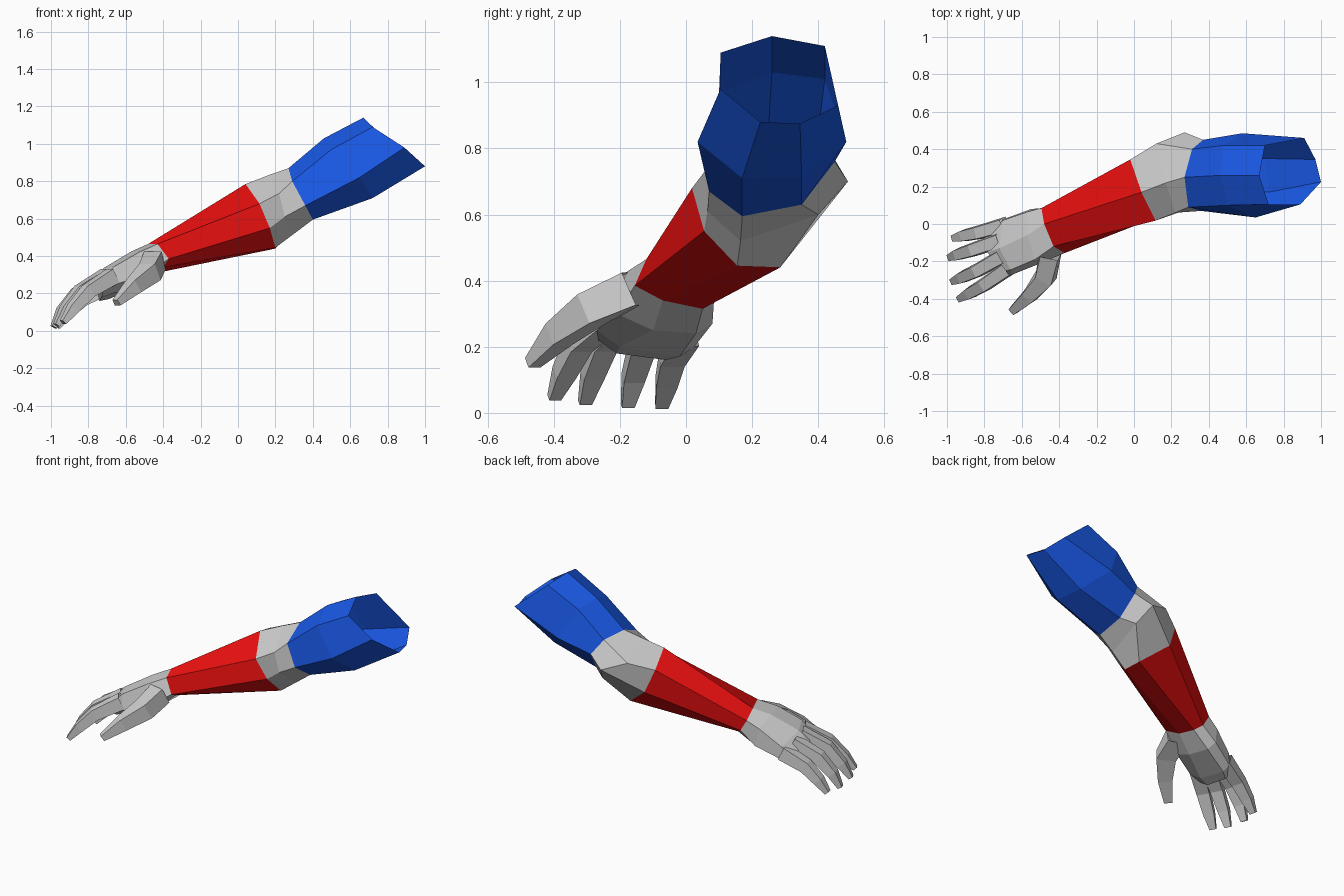
import bpy, bmesh
from mathutils import Vector


def material(name, rgb):
    m = bpy.data.materials.new(name)
    m.diffuse_color = (*rgb, 1)
    return m


def loft(name, rings, mat=None, cap_end=False):
    """Skin a list of equal-length closed rings."""
    bm = bmesh.new()
    vs = [[bm.verts.new(p) for p in r] for r in rings]
    n = len(rings[0])
    for a, b in zip(vs, vs[1:]):
        for i in range(n):
            j = (i + 1) % n
            bm.faces.new((a[i], a[j], b[j], b[i]))
    if cap_end:
        bm.faces.new(vs[-1])
    bmesh.ops.recalc_face_normals(bm, faces=bm.faces)
    me = bpy.data.meshes.new(name)
    bm.to_mesh(me)
    bm.free()
    ob = bpy.data.objects.new(name, me)
    bpy.context.collection.objects.link(ob)
    if mat:
        me.materials.append(mat)
    return ob


def digit(name, path, widths, heights):
    """Tapered four-sided finger along a bent path."""
    pts = [Vector(p) for p in path]
    rings = []
    for i, p in enumerate(pts):
        d = (pts[min(i + 1, len(pts) - 1)] - pts[max(i - 1, 0)]).normalized()
        side = d.cross(Vector((0, 0, 1))).normalized()
        up = side.cross(d)
        w, h = widths[i], heights[i]
        rings.append([p + side * w * s + up * h * t
                      for s, t in ((-1, -.8), (1, -.8), (.8, 1), (-.8, 1))])
    return loft(name, rings, cap_end=True)


blue = material("blue", (0.01, 0.10, 0.80))
red = material("red", (0.85, 0.005, 0.005))

# Cross-sections: top, back top, back side, back bottom, front bottom, front side, front top
shoulder = [(.67, .26, 1.14), (.70, .42, 1.11), (.91, .46, .93), (.97, .345, .875),
            (1.0, .225, .88), (.89, .105, .98), (.72, .105, 1.09)]
biceps = [(.46, .26, 1.03), (.48, .42, 1.01), (.58, .485, .82), (.70, .35, .71),
          (.72, .17, .71), (.65, .035, .82), (.50, .10, .97)]
sleeve = [(.27, .25, .87), (.31, .40, .85), (.37, .45, .76), (.40, .35, .63),
          (.40, .17, .595), (.36, .07, .67), (.29, .09, .80)]
elbow = [(.17, .22, .835), (.12, .43, .76), (.27, .49, .70), (.32, .40, .60),
         (.30, .165, .52), (.25, .065, .61), (.22, .06, .735)]
fore_top = [(.04, .17, .785), (-.02, .345, .72), (.04, .37, .57), (.20, .285, .44),
            (.20, .155, .445), (.17, .055, .55), (.115, .018, .68)]
wrist = [(-.48, .0, .465), (-.495, .085, .42), (-.45, .085, .345), (-.41, .05, .315),
         (-.40, -.07, .34), (-.37, -.155, .385), (-.43, -.12, .465)]
palm = [(-.57, -.06, .425), (-.57, .065, .38), (-.55, .08, .27), (-.53, .03, .24),
        (-.50, -.10, .25), (-.50, -.21, .30), (-.53, -.19, .42)]
knuckles = [(-.72, -.13, .335), (-.70, .02, .28), (-.70, .025, .20), (-.69, -.02, .17),
            (-.67, -.20, .20), (-.65, -.27, .25), (-.66, -.245, .345)]
webs = [(-.78, -.15, .27), (-.76, -.03, .23), (-.75, -.03, .18), (-.74, -.06, .16),
        (-.73, -.21, .18), (-.72, -.265, .22), (-.74, -.26, .27)]

# Arm sections, open at the shoulder
loft("upper_arm", [shoulder, biceps, sleeve], blue)
loft("elbow", [sleeve, elbow, fore_top])
loft("forearm", [fore_top, wrist], red)
loft("palm", [wrist, palm, knuckles, webs], cap_end=True)

# Fingers
fingers = {
    "little_finger": [(-.69, -.005, .235), (-.83, -.045, .165), (-.91, -.062, .09), (-.965, -.075, .02)],
    "ring_finger": [(-.71, -.085, .27), (-.86, -.137, .195), (-.94, -.162, .105), (-.985, -.178, .02)],
    "middle_finger": [(-.70, -.17, .29), (-.84, -.25, .21), (-.92, -.285, .115), (-.97, -.307, .03)],
    "index_finger": [(-.67, -.235, .29), (-.80, -.325, .21), (-.88, -.37, .12), (-.935, -.40, .045)],
}
for name, path in fingers.items():
    digit(name, path, (.042, .038, .033, .02), (.045, .038, .03, .015))

# Thumb
digit("thumb", [(-.45, -.16, .37), (-.475, -.285, .31), (-.56, -.385, .235), (-.65, -.465, .15)],
      (.06, .058, .042, .024), (.06, .055, .042, .02))
